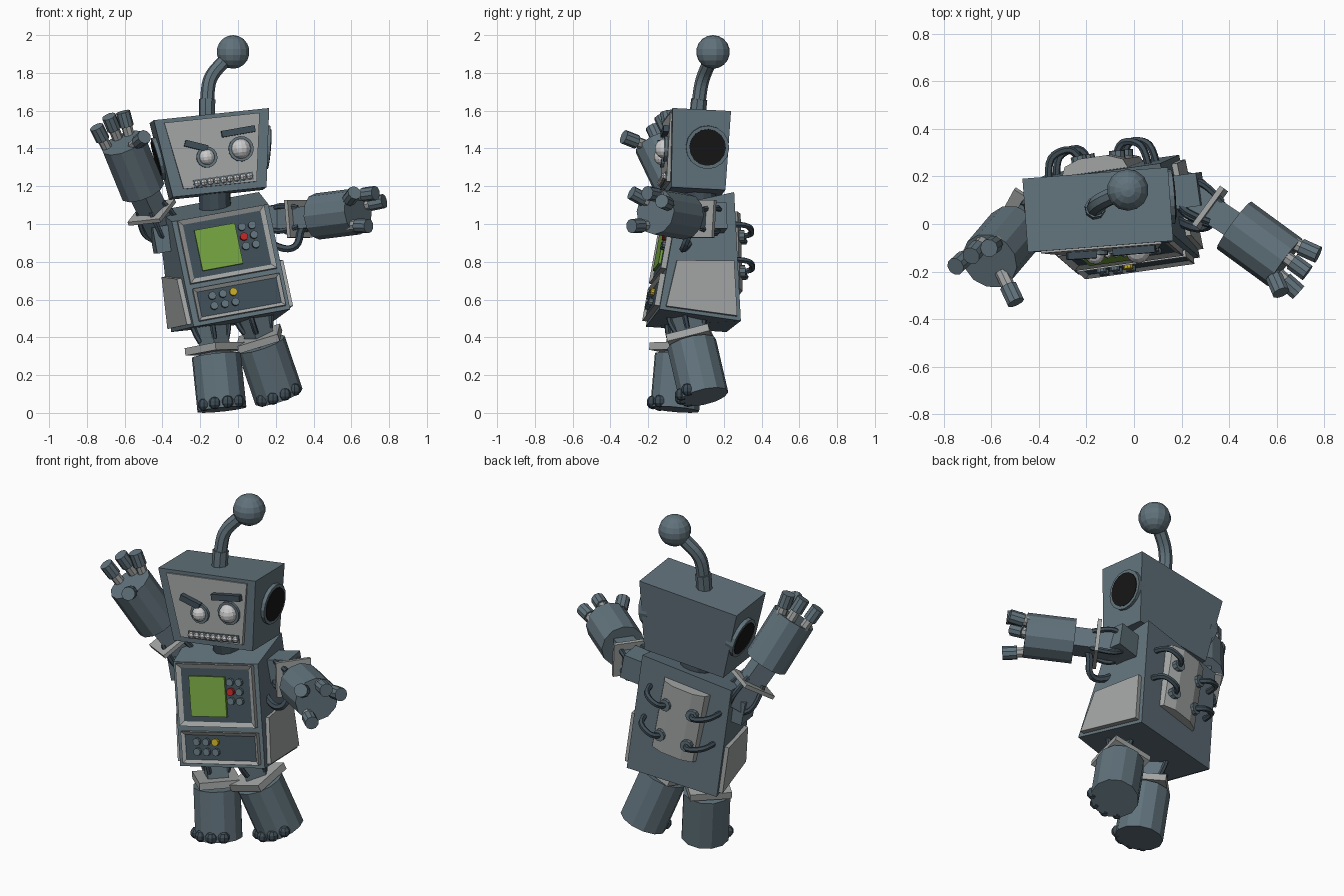
import bpy, bmesh
from math import sin, cos, radians, pi
from mathutils import Matrix, Vector as V

if "Cube" in bpy.data.objects:
    bpy.data.objects.remove(bpy.data.objects["Cube"])

T = Matrix.Translation
def rot(deg, axis): return Matrix.Rotation(radians(deg), 4, axis)

COL = dict(slate=(.12, .17, .2), dark=(.05, .075, .095), light=(.36, .37, .37), black=(.008, .008, .008),
           white=(.7, .7, .7), green=(.17, .36, .05), red=(.5, .02, .02), yellow=(.55, .4, .02))
MATS = {}
for k, c in COL.items():
    MATS[k] = bpy.data.materials.new(k)
    MATS[k].diffuse_color = (*c, 1)

def finish(name, bm, mats, M=Matrix()):
    bmesh.ops.recalc_face_normals(bm, faces=bm.faces)
    bm.transform(M)
    me = bpy.data.meshes.new(name)
    bm.to_mesh(me)
    bm.free()
    for m in mats.split():
        me.materials.append(MATS[m])
    ob = bpy.data.objects.new(name, me)
    bpy.context.collection.objects.link(ob)
    return ob

def loft(name, ring1, ring2, mat, M=Matrix()):
    bm = bmesh.new()
    a, b = ([bm.verts.new(p) for p in r] for r in (ring1, ring2))
    bm.faces.new(a[::-1])
    bm.faces.new(b)
    for i in range(len(a)):
        j = (i + 1) % len(a)
        bm.faces.new((a[i], a[j], b[j], b[i]))
    return finish(name, bm, mat, M)

def box(name, c, size, mat, M=Matrix(), inset=0):
    bm = bmesh.new()
    bmesh.ops.create_cube(bm, size=1, matrix=T(c) @ Matrix.Diagonal((*size, 1)))
    if inset:  # recess the front (-y) face and give it the second material
        bm.normal_update()
        f = min(bm.faces, key=lambda f: f.normal.y)
        bmesh.ops.inset_individual(bm, faces=[f], thickness=inset, depth=-.014)
        f.material_index = 1
    return finish(name, bm, mat, M)

def along(a, b):
    a, b = V(a), V(b)
    return T(a) @ (b - a).to_track_quat('Z', 'Y').to_matrix().to_4x4()

def cyl(name, a, b, r, mat, n=10, M=Matrix()):
    bm = bmesh.new()
    L = (V(b) - V(a)).length
    bmesh.ops.create_cone(bm, cap_ends=True, segments=n, radius1=r, radius2=r, depth=L,
                          matrix=along(a, b) @ T((0, 0, L / 2)))
    return finish(name, bm, mat, M)

def ball(name, p, r, mat, M=Matrix(), n=12):
    bm = bmesh.new()
    bmesh.ops.create_uvsphere(bm, u_segments=n, v_segments=n * 2 // 3, radius=r, matrix=T(p))
    return finish(name, bm, mat, M)

def tube(name, pts, r, mat='dark', M=Matrix(), res=1):
    cu = bpy.data.curves.new(name, 'CURVE')
    cu.dimensions, cu.bevel_depth, cu.bevel_resolution, cu.use_fill_caps = '3D', r, res, True
    sp = cu.splines.new('NURBS')
    sp.points.add(len(pts) - 1)
    for q, p in zip(sp.points, pts):
        q.co = (*(M @ V(p)), 1)
    sp.order_u, sp.use_endpoint_u, sp.resolution_u, sp.use_smooth = 3, True, 3, False
    cu.materials.append(MATS[mat])
    ob = bpy.data.objects.new(name, cu)
    bpy.context.collection.objects.link(ob)

# --- body: tapered, slightly sheared box, leaning
MB = T((-.061, .024, .798)) @ rot(8, 'Z') @ rot(-10.3, 'Y')
def side(s): return [V((s * .262, -.21, -.3)), V((s * .275 - .05, .229, -.337 + s * -.02)),
                     V((s * .275 - .01, .205, .329)), V((s * .262, -.095, .265))]
loft('body', side(-1), side(1), 'slate', MB)

# side plates
for s, n in ((-1, 'left'), (1, 'right')):
    c = side(s)
    q = [c[0].lerp(c[1], u).lerp(c[3].lerp(c[2], u), v) for u, v in ((.07, .03), (.95, .03), (.94, .46), (.12, .46))]
    loft(n + '_side_plate', q, [p + V((s * .025, 0, 0)) for p in q], 'light', MB)

# front panels
MF = MB @ T((0, -.1525, -.019)) @ rot(-11.5, 'X')
box('upper_panel', (0, -.012, .1125), (.47, .034, .345), 'light dark', MF, .035)
box('lower_panel', (.005, -.012, -.1775), (.47, .034, .175), 'light dark', MF, .027)
box('screen', (-.048, -.018, .107), (.22, .02, .222), 'green', MF)
for i in range(6):
    a, b = (.095, .15)[i % 2], (.19, .137, .085)[i // 2]
    cyl('dial', (a, -.01, b), (a, -.035, b), .021, 'red' if i == 2 else 'slate', 10, MF)
    a, b = (-.135, -.077, -.02)[i % 3], (-.145, -.2)[i // 3]
    cyl('button', (a, -.01, b), (a, -.035, b), .021, 'yellow' if i == 2 else 'slate', 10, MF)

# back bulge with hoses
MK = MB @ T((-.03, 0, 0))
prof = [(-.145, .2), (-.125, .245), (-.06, .27), (.06, .27), (.125, .245), (.145, .2)]
loft('back_bulge', [(x, y, -.16) for x, y in prof], [(x, y, .255) for x, y in prof], 'light', MK)
for s in (-1, 1):
    for z in (-.06, .13):
        cyl('hose_collar', (s * .08, .25, z), (s * .083, .283, z), .034, 'slate', 10, MK)
        tube('back_hose', [(s * .08, .265, z), (s * .095, .315, z), (s * .16, .315, z + .02),
                           (s * .21, .28, z + .04), (s * .215, .2, z + .04)], .016, 'dark', MK)

# --- neck and head
cyl('neck', (-.12, .085, 1.07), (-.125, .07, 1.2), .085, 'dark', 12)
MH = T((-.13, .056, 1.37)) @ rot(4.5, 'Z') @ rot(-6, 'Y') @ rot(-3, 'X')
def rect(hx, y0, y1, z): return [(-hx, y0, z), (hx, y0, z), (hx, y1, z), (-hx, y1, z)]
loft('head', rect(.25, -.145, .143, -.21), rect(.308, -.16, .15, .205), 'slate', MH)
face = [(-.19, -.175), (.2, -.175), (.255, .185), (-.255, .185)]
loft('face_plate', [(x, -.13, z) for x, z in face], [(x, -.168, z) for x, z in face], 'light', MH)
for a, c, r in ((-.05, -.02, .042), (.135, .005, .053)):
    cyl('eye_socket', (a, -.15, c), (a, -.185, c), r + .014, 'slate', 14, MH)
    ball('eye', (a, -.18, c), r, 'white', MH)
for a, c, w, t in ((-.1, .045, .125, 20), (.13, .098, .18, -4)):
    box('brow', (0, 0, 0), (w, .04, .034), 'dark', MH @ T((a, -.178, c)) @ rot(t, 'Y'))
MM = MH @ T((.025, -.168, -.148)) @ rot(-2, 'Y')
box('mouth', (0, 0, 0), (.32, .014, .042), 'slate', MM)
for i in range(9):
    ball('tooth', (-.14 + i * .035, -.008, 0), .019, 'white', MM, 6)
for s, n in ((-1, 'left'), (1, 'right')):
    cyl(n + '_ear_ring', (s * .25, .035, .014), (s * .3, .035, .006), .115, 'slate', 16, MH)
    cyl(n + '_ear', (s * .26, .035, .013), (s * .304, .035, .005), .097, 'black', 16, MH)

# antenna
tube('antenna_base', [(-.163, .06, 1.54), (-.165, .063, 1.6), (-.163, .07, 1.66)], .044, 'slate', res=2)
tube('antenna', [(-.163, .065, 1.62), (-.163, .075, 1.72), (-.14, .095, 1.79),
                 (-.09, .12, 1.845), (-.03, .145, 1.91)], .037, 'slate', res=2)
ball('antenna_ball', (-.026, .143, 1.911), .089, 'slate', n=14)

# --- limbs: square rod, flange, thick cylinder, small hoses
def limb(name, root, start, end, r, off, flange, roll):
    root, start, end = V(root), V(start), V(end)
    M = along(root, start)
    L = (start - root).length
    box(name + '_rod', (0, 0, L / 2), (.115, .115, L + .06), 'slate', M)
    box(name + '_flange', (0, 0, -off), flange, 'light', along(start, end) @ rot(roll, 'Z'))
    cyl(name + '_segment', start, end, r, 'slate', 12)
    for k in range(4):
        x, y = cos(k * pi / 2 + .7), sin(k * pi / 2 + .7)
        tube(name + '_hose', [(x * .06, y * .06, -.03), (x * .095, y * .095, 0),
                              (x * .095, y * .095, L * .3), (x * .07, y * .07, L * .6)], .015, 'dark', M)

def fingers(name, start, end, tips):
    E = V(end)
    d = (E - V(start)).normalized()
    for t in tips:
        t = V(t)
        p = (t - E) - d * (t - E).dot(d)
        base = E + p * min(1, .095 / p.length)
        g = (t - base).normalized()
        cyl(name + '_knuckle', base - g * .03, t, .029, 'light', 8)
        cyl(name + '_fingertip', t - g * .045, t + g * .035, .038, 'slate', 10)

ARMS = (('left_arm', (-.4, .08, .96), (-.505, -.035, 1.18), (-.607, -.155, 1.43), .14, 10,
         [(-.735, -.165, 1.485), (-.672, -.12, 1.54), (-.6, -.095, 1.56), (-.51, -.3, 1.45)]),
        ('right_arm', (.23, .12, 1.02), (.42, -.005, 1.04), (.635, -.162, 1.067), .125, 0,
         [(.742, -.115, 1.115), (.7, -.185, 1.16), (.605, -.26, 1.15), (.665, -.265, .99)]))
for n, root, start, end, off, roll, tips in ARMS:
    limb(n, root, start, end, .123, off, (.2, .2, .022), roll)
    fingers(n, start, end, tips)
for x, n in ((-.285, 'left'), (.325, 'right')):
    box(n + '_shoulder', (x, .075, .18), (.14, .14, .14), 'slate', MB)
tube('elbow_hose', [(.17, .02, .9), (.24, -.02, .86), (.32, -.01, .88), (.33, .03, .98), (.38, .02, 1.03)], .02)

LEGS = (('left_leg', (-.15, 0, .5), (-.115, -.035, .305), (-.085, -.06, .018), .035, 5),
        ('right_leg', (.075, 0, .54), (.122, .03, .365), (.217, .095, .085), .03, 40))
for n, root, start, end, off, roll in LEGS:
    limb(n, root, start, end, .132, off, (.23, .23, .04), roll)
    # toes around the front rim
    d = (V(end) - V(start)).normalized()
    f = V((0, -1, 0))
    f = (f - d * f.dot(d)).normalized()
    for a in (-48, -16, 16, 48):
        p = f * cos(radians(a)) + d.cross(f) * sin(radians(a))
        ball(n + '_toe', V(end) - d * .028 + p * .122, .034, 'dark', n=8)

for m in bpy.data.materials:
    if m.users and not m.is_grease_pencil:
        m.use_nodes = True
        m.node_tree.nodes["Principled BSDF"].inputs["Base Color"].default_value = m.diffuse_color
